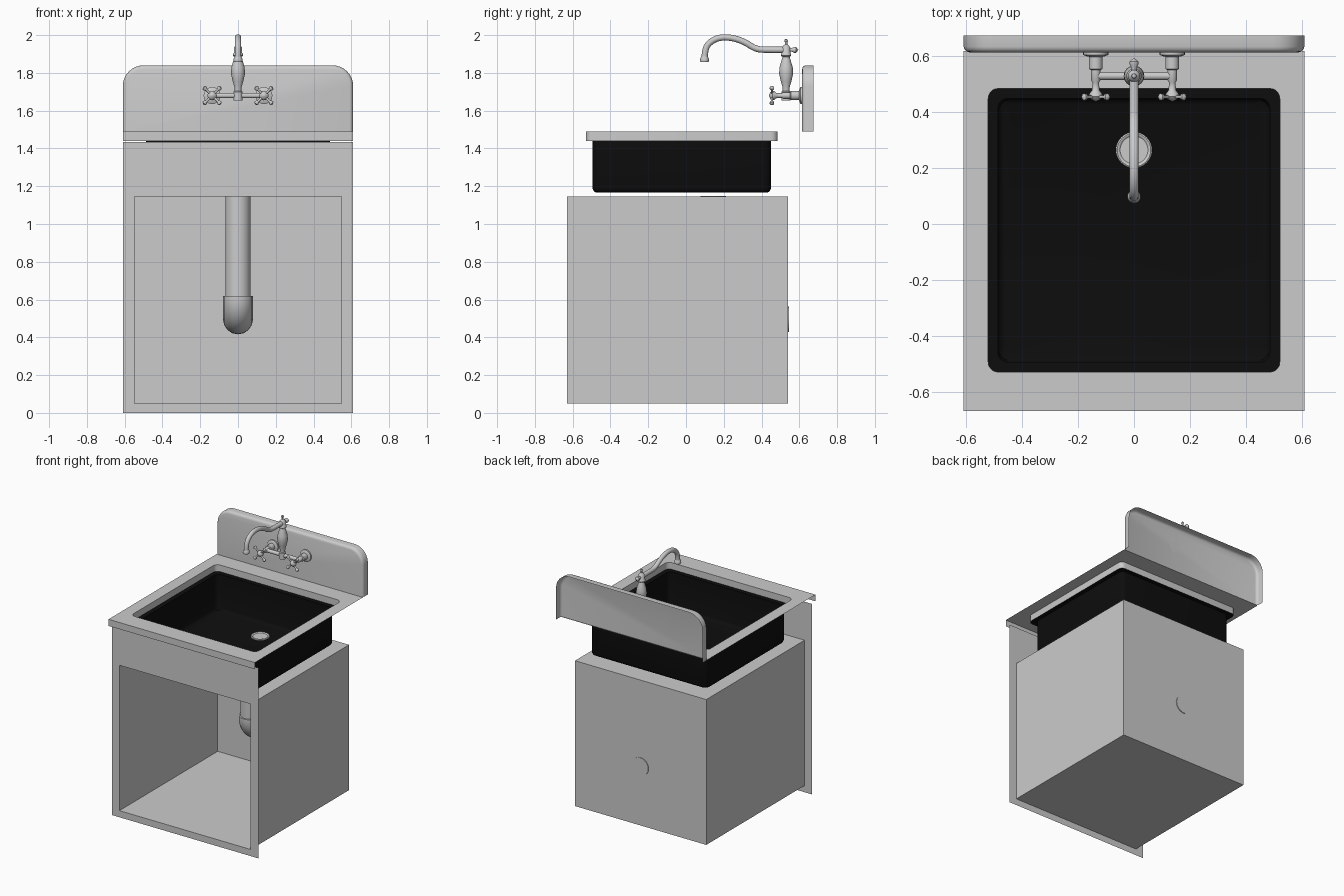
import bpy, bmesh
from math import sin, cos, pi, radians
from mathutils import Vector

if "Cube" in bpy.data.objects:
    bpy.data.objects.remove(bpy.data.objects["Cube"], do_unlink=True)


def material(name, value):
    m = bpy.data.materials.new(name)
    m.use_nodes = True
    color = (value, value, value, 1)
    m.diffuse_color = color
    m.node_tree.nodes["Principled BSDF"].inputs["Base Color"].default_value = color
    return m


GREY = material("light grey", 0.6)
BLACK = material("basin black", 0.004)


def finish(name, bm, mat=GREY, smooth=True):
    bmesh.ops.recalc_face_normals(bm, faces=bm.faces)
    me = bpy.data.meshes.new(name)
    bm.to_mesh(me)
    bm.free()
    me.materials.append(mat)
    ob = bpy.data.objects.new(name, me)
    bpy.context.collection.objects.link(ob)
    if smooth:
        bpy.ops.object.select_all(action='DESELECT')
        ob.select_set(True)
        bpy.context.view_layer.objects.active = ob
        bpy.ops.object.shade_smooth_by_angle(angle=radians(40))
    return ob


def skin(bm, loops, closed=True):
    """Join rows of points with quads and return the vertex rows."""
    rows = [[bm.verts.new(p) for p in loop] for loop in loops]
    for a, b in zip(rows, rows[1:]):
        n = len(a)
        for i in range(n if closed else n - 1):
            j = (i + 1) % n
            bm.faces.new((a[i], a[j], b[j], b[i]))
    return rows


def lathe(name, profile, loc, axis=(0, 0, 1), sides=24):
    """Turn (radius, distance) points around an axis."""
    q = Vector(axis).to_track_quat('Z', 'Y')
    loops = []
    for r, h in profile:
        r = max(r, 0.0005)
        loops.append([Vector(loc) + q @ Vector((r * cos(2 * pi * i / sides),
                                               r * sin(2 * pi * i / sides), h))
                      for i in range(sides)])
    bm = bmesh.new()
    rows = skin(bm, loops)
    bm.faces.new(rows[0])
    bm.faces.new(rows[-1])
    return finish(name, bm)


def tube(name, pts, radius, kind='POLY'):
    cu = bpy.data.curves.new(name, 'CURVE')
    cu.dimensions = '3D'
    cu.bevel_depth = radius
    cu.bevel_resolution = 6
    cu.use_fill_caps = True
    sp = cu.splines.new(kind)
    sp.points.add(len(pts) - 1)
    for p, co in zip(sp.points, pts):
        p.co = (*co, 1)
    if kind == 'NURBS':
        sp.order_u = 3
        sp.use_endpoint_u = True
        sp.resolution_u = 10
    cu.materials.append(GREY)
    ob = bpy.data.objects.new(name, cu)
    bpy.context.collection.objects.link(ob)


def arc(cx, cy, r, start, end, n=8):
    return [(cx + r * cos(radians(start + (end - start) * i / n)),
             cy + r * sin(radians(start + (end - start) * i / n))) for i in range(n + 1)]


def hole_loop(inset, z):
    """Rounded rectangle of the sink cut-out."""
    hx, y0, y1, r = 0.522 - inset, -0.53 + inset, 0.485 - inset, 0.035
    pts = (arc(hx - r, y1 - r, r, 0, 90, 5) + arc(r - hx, y1 - r, r, 90, 180, 5)
           + arc(r - hx, y0 + r, r, 180, 270, 5) + arc(hx - r, y0 + r, r, 270, 360, 5))
    return [(x, y, z) for x, y in pts]


def sheet_with_hole(bm, outer, inner):
    edges = []
    for loop in (outer, inner):
        vs = [bm.verts.new(p) for p in loop]
        edges += [bm.edges.new((vs[i - 1], vs[i])) for i in range(len(vs))]
    bmesh.ops.triangle_fill(bm, edges=edges, use_beauty=True)


W, FRONT, BACK, TOP = 0.61, -0.63, 0.54, 1.49
LIP = TOP - 0.05

# Worktop sheet with a front lip and a rim around the sink hole
bm = bmesh.new()
y0 = -0.67
sheet_with_hole(bm, [(-W, y0, TOP), (W, y0, TOP), (W, 0.62, TOP), (-W, 0.62, TOP)],
                hole_loop(0, TOP))
skin(bm, [hole_loop(0, TOP), hole_loop(0, LIP)])
skin(bm, [[(-W, y0, TOP), (W, y0, TOP)], [(-W, y0, LIP), (W, y0, LIP)]], closed=False)
bmesh.ops.remove_doubles(bm, verts=bm.verts, dist=1e-5)
finish("worktop", bm)

# Basin with a narrow flange and a softened bottom edge
bm = bmesh.new()
rows = skin(bm, [hole_loop(i, z) for i, z in
                 ((0, LIP), (0.035, LIP), (0.035, 1.19), (0.041, 1.174), (0.055, 1.166))])
bm.faces.new(rows[-1])
finish("sink_basin", bm, BLACK)

# Cabinet front frame
bm = bmesh.new()
IX, IZ0, IZ1 = 0.547, 0.05, 1.145


def xz_rect(hx, z0, z1, y):
    return [(-hx, y, z0), (hx, y, z0), (hx, y, z1), (-hx, y, z1)]


sheet_with_hole(bm, xz_rect(W, 0, LIP - 0.005, FRONT), xz_rect(IX, IZ0, IZ1, FRONT))
finish("cabinet_front", bm, smooth=False)

# Cabinet box, open at the front
bm = bmesh.new()
rows = skin(bm, [xz_rect(IX, IZ0, IZ1, FRONT), xz_rect(IX, IZ0, IZ1, BACK)])
bm.faces.new(rows[-1])
finish("cabinet_box", bm, smooth=False)

# Backsplash shell, open at the back, with a rounded front edge
bm = bmesh.new()
loops = []
for inset, y in ((0.02, 0.615), (0.01, 0.618), (0.003, 0.625), (0, 0.635), (0, 0.675)):
    hx, zt, r = W - inset, 1.84 - inset, 0.11 - inset
    pts = [(hx, TOP)] + arc(hx - r, zt - r, r, 0, 90) + arc(r - hx, zt - r, r, 90, 180) + [(-hx, TOP)]
    loops.append([(x, y, z) for x, z in pts])
rows = skin(bm, loops, closed=False)
bm.faces.new(rows[0])
finish("backsplash", bm)

# Drain strainer
lathe("drain", [(0.065, 0), (0.065, 0.006), (0.06, 0.009), (0.055, 0.008), (0.05, 0.003), (0, 0.003)],
      (0, 0.265, 1.166), sides=32)

# Waste pipe and elbow through the back
PY, PZ = 0.145, 0.495
lathe("waste_pipe", [(0.067, 0), (0.067, 0.547)], (0, PY, 0.6), sides=32)
bend = [(0, y, z) for y, z in arc(PY + 0.115, PZ + 0.115, 0.115, 180, 270, 10)]
tube("waste_elbow", [(0, PY, 0.62)] + bend + [(0, 0.29, PZ)], 0.079)
lathe("waste_outlet", [(0.067, 0), (0.067, 0.265)], (0, 0.28, PZ), (0, 1, 0), 32)

# Tap valves with cross handles
VZ, VY = 1.68, 0.53
for side, sx in (("left", 1), ("right", -1)):
    x = sx * 0.137
    lathe(side + "_valve",
          [(0.045, 0), (0.045, 0.009), (0.034, 0.014), (0.024, 0.016), (0.024, 0.06), (0.017, 0.064),
           (0.017, 0.1), (0.012, 0.108), (0.013, 0.135), (0.023, 0.148), (0.025, 0.158),
           (0.018, 0.168), (0, 0.176)], (x, 0.615, VZ), (0, -1, 0))
    for k in range(4):
        a = pi / 4 + k * pi / 2
        lathe(f"{side}_handle_arm_{k + 1}",
              [(0.007, 0), (0.006, 0.042), (0.012, 0.052), (0.012, 0.06), (0, 0.066)],
              (x, 0.455, VZ), (cos(a), 0, sin(a)), 12)

# Bridge, column and finials
lathe("tap_bridge", [(0.014, 0), (0.014, 0.274)], (-0.137, VY, VZ), (1, 0, 0))
lathe("tap_column",
      [(0.024, 0), (0.024, 0.045), (0.018, 0.05), (0.019, 0.07), (0.028, 0.1), (0.037, 0.14),
       (0.035, 0.175), (0.023, 0.215), (0.019, 0.23), (0.027, 0.236), (0.027, 0.246), (0.022, 0.252),
       (0.022, 0.28), (0.012, 0.292), (0.007, 0.296), (0.006, 0.308), (0.01, 0.314), (0.007, 0.322),
       (0, 0.325)], (0, VY, 1.655))
lathe("tap_back_knob", [(0.011, 0), (0.009, 0.03), (0.016, 0.042), (0.016, 0.052), (0, 0.065)],
      (0, VY, 1.922), (0, 1, 0))

# Swan-neck spout and nozzle
path = [(VY, 1.922), (0.43, 1.922), (0.37, 1.925), (0.31, 1.965), (0.24, 1.988), (0.17, 1.988),
        (0.115, 1.955), (0.099, 1.91), (0.098, 1.87)]
tube("tap_spout", [(0, y, z) for y, z in path], 0.0165, 'NURBS')
lathe("tap_nozzle", [(0.022, 0), (0.024, 0.006), (0.023, 0.016), (0.017, 0.028)], (0, 0.098, 1.858))
